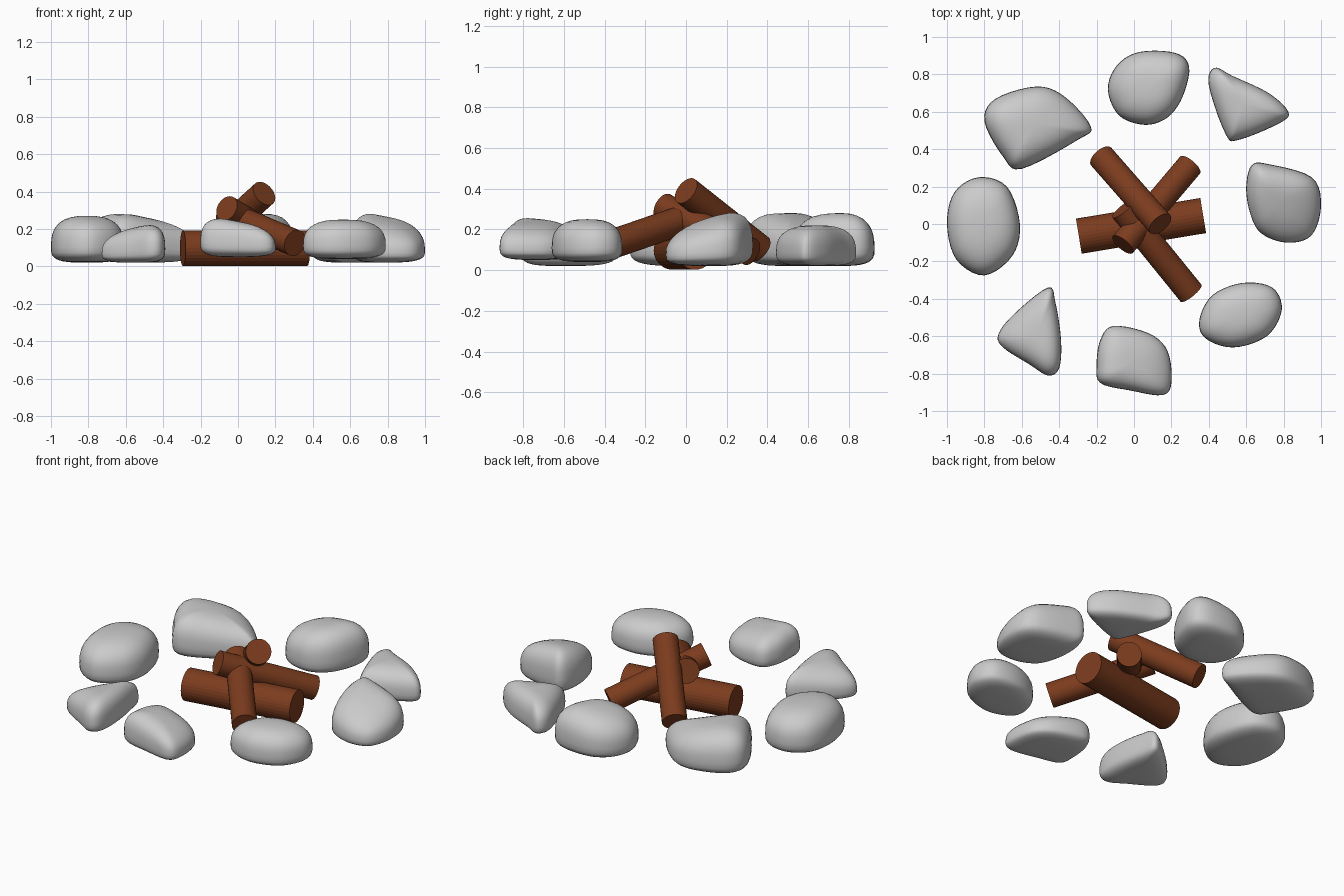
import bpy, bmesh, math
from mathutils import Vector

if "Cube" in bpy.data.objects:
    bpy.data.objects.remove(bpy.data.objects["Cube"])

brown = bpy.data.materials.new("wood_brown")
brown.diffuse_color = (0.2, 0.045, 0.013, 1)
brown.use_nodes = True
brown.node_tree.nodes["Principled BSDF"].inputs["Base Color"].default_value = brown.diffuse_color


def finish(bm, name):
    bmesh.ops.recalc_face_normals(bm, faces=bm.faces)
    me = bpy.data.meshes.new(name)
    bm.to_mesh(me)
    bm.free()
    ob = bpy.data.objects.new(name, me)
    bpy.context.collection.objects.link(ob)
    return ob


def smooth_loop(pts, n=5):
    """Closed Catmull-Rom curve through the plan outline."""
    p = [Vector(q) for q in pts]
    out = []
    for i in range(len(p)):
        a, b, c, d = p[i - 1], p[i], p[(i + 1) % len(p)], p[(i + 2) % len(p)]
        for k in range(n):
            t = k / n
            out.append(0.5 * (2 * b + (c - a) * t + (2 * a - 5 * b + 4 * c - d) * t * t
                              + (3 * b - a - 3 * c + d) * t ** 3))
    return out


def stone(name, outline, z0, z1, slope=(0, 0)):
    """Rounded stone: flat base, domed top leaning along slope."""
    loop = smooth_loop(outline)
    c = sum(loop, Vector((0, 0))) / len(loop)
    s = Vector(slope)
    bm = bmesh.new()
    rings = []
    waist, steps = 0.33, 18
    for i in range(1, steps):
        a = -math.pi / 2 + math.pi * i / steps
        e = 0.75 if a > 0 else 0.6
        r = abs(math.cos(a)) ** e
        v = abs(math.sin(a)) ** e
        t = waist + (1 - waist) * v if a > 0 else waist * (1 - v)
        rings.append([bm.verts.new((*(c + (q - c) * r), t * (1 + s.dot(q - c) * r)))
                      for q in loop])
    n = len(loop)
    for lo, hi in zip(rings, rings[1:]):
        for k in range(n):
            bm.faces.new((lo[k], lo[(k + 1) % n], hi[(k + 1) % n], hi[k]))
    for ring, z in ((rings[0], 0), (rings[-1], 1)):
        pole = bm.verts.new((c.x, c.y, z))
        for k in range(n):
            bm.faces.new((ring[k], ring[(k + 1) % n], pole))
    top = max(v.co.z for v in bm.verts)
    for v in bm.verts:
        v.co.z = z0 + (z1 - z0) * v.co.z / top
    for f in bm.faces:
        f.smooth = True
    return finish(bm, name)


def log(name, a, b, r):
    """Cylinder between two end centres."""
    a, b = Vector(a), Vector(b)
    bm = bmesh.new()
    bmesh.ops.create_cone(bm, cap_ends=True, segments=32, radius1=r, radius2=r,
                          depth=(b - a).length)
    q = (b - a).to_track_quat('Z', 'Y')
    for v in bm.verts:
        v.co = (a + b) / 2 + q @ v.co
    ob = finish(bm, name)
    ob.data.materials.append(brown)
    return ob


# Ring of stones
stone("stone_back_left", [(-.8, .55), (-.74, .67), (-.52, .735), (-.37, .68), (-.23, .52),
      (-.3, .45), (-.6, .295), (-.7, .36)], .02, .28, (-.7, -.3))
stone("stone_back", [(-.14, .72), (-.09, .85), (.03, .92), (.22, .915), (.295, .84),
      (.26, .68), (.18, .57), (.06, .53), (-.08, .58)], .02, .28, (.5, 0))
stone("stone_back_right", [(.4, .74), (.43, .835), (.53, .79), (.72, .7), (.825, .6),
      (.78, .54), (.56, .45), (.49, .48)], .02, .22)
stone("stone_right", [(.6, .2), (.63, .315), (.72, .32), (.95, .25), (1, .1),
      (.95, -.06), (.82, -.1), (.68, -.05), (.62, .06)], .02, .28, (-.6, 1.2))
stone("stone_front_right", [(.35, -.51), (.42, -.38), (.58, -.315), (.74, -.34), (.79, -.46),
      (.71, -.6), (.53, -.66), (.38, -.61)], .04, .25)
stone("stone_front", [(-.2, -.75), (-.18, -.62), (-.11, -.545), (.08, -.585), (.18, -.68),
      (.2, -.85), (.15, -.915), (-.02, -.89), (-.18, -.85)], .05, .255, (-1.1, -.4))
stone("stone_front_left", [(-.725, -.59), (-.64, -.48), (-.46, -.34), (-.42, -.42),
      (-.39, -.62), (-.4, -.77), (-.46, -.81), (-.56, -.75), (-.7, -.66)], .02, .22, (1.1, 0))
stone("stone_left", [(-1, 0), (-.96, .17), (-.83, .25), (-.68, .2), (-.61, 0),
      (-.65, -.17), (-.8, -.275), (-.95, -.19)], .02, .27)

# Stacked logs
log("base_log", (-.295, -.065, .097), (.37, .045, .097), .095)
log("front_right_log", (.305, -.37, .125), (-.06, .08, .28), .072)
log("back_right_log", (.3, .315, .09), (-.06, -.11, .31), .07)
log("top_log", (-.175, .36, .105), (.14, .0, .39), .072)
